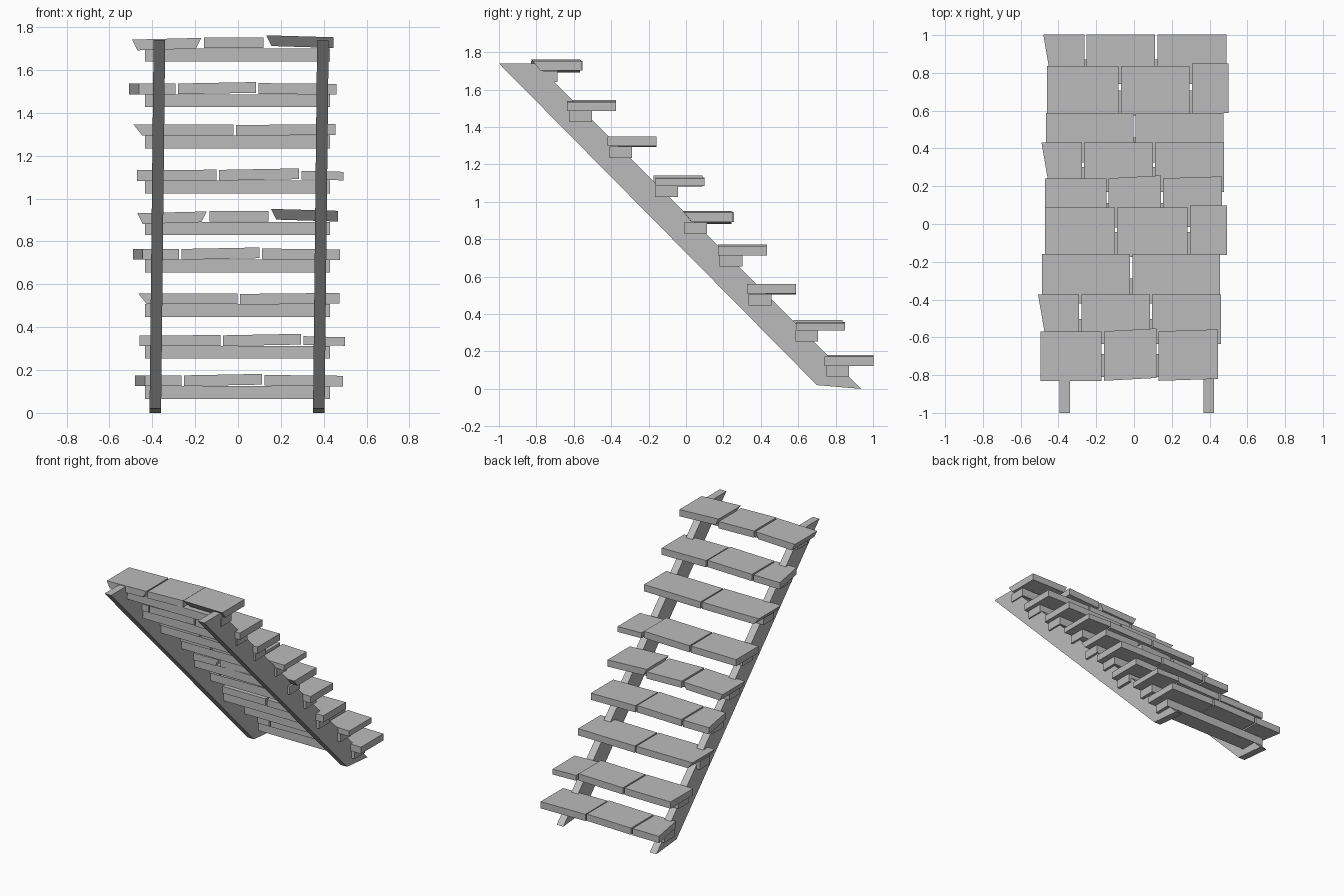
import bpy
import bmesh

cube = bpy.data.objects.get("Cube")
if cube:
    bpy.data.objects.remove(cube, do_unlink=True)

stone = bpy.data.materials.new("plain grey")
stone.use_nodes = True
GREY = (0.5, 0.5, 0.5, 1)
stone.diffuse_color = GREY
stone.node_tree.nodes["Principled BSDF"].inputs["Base Color"].default_value = GREY


def prism(name, ring_a, ring_b):
    """Solid joining two matching rings of points."""
    bm = bmesh.new()
    a = [bm.verts.new(p) for p in ring_a]
    b = [bm.verts.new(p) for p in ring_b]
    bm.faces.new(a)
    bm.faces.new(b[::-1])
    for i in range(len(a)):
        j = (i + 1) % len(a)
        bm.faces.new((a[i], b[i], b[j], a[j]))
    bmesh.ops.recalc_face_normals(bm, faces=bm.faces)
    mesh = bpy.data.meshes.new(name)
    bm.to_mesh(mesh)
    bm.free()
    mesh.materials.append(stone)
    obj = bpy.data.objects.new(name, mesh)
    bpy.context.collection.objects.link(obj)


def plank(name, xl, xr, y0, y1, z, rise=(0, 0), thick=0.05,
          corner=0, under_l=0, under_r=0, under_front=0, skew=0):
    """Rough board: raised ends, a cut front corner and undercut sides."""
    def ring(x, lift, cut, under, shift):
        return [(x + cut + under, y0 + shift + under_front, z + lift),
                (x + under, y1 + shift, z + lift),
                (x, y1 + shift, z + lift + thick),
                (x + cut, y0 + shift, z + lift + thick)]
    prism(name, ring(xl, rise[0], corner, under_l, 0),
          ring(xr, rise[1], 0, -under_r, skew))


# Two sloping side beams, leaning very slightly towards +x at the top
profile = [(-1, 1.74), (-0.805, 1.74), (0.937, 0), (0.70, 0.02)]
for side, x in (("right", -0.413), ("left", 0.35)):
    rings = [[(x + w + 0.011 * z, y, z) for y, z in profile] for w in (0, 0.054)]
    prism(side + "_stringer", *rings)

# Each step: board style, front y, underside z, then the board joints in x
steps = [
    ("corner", 0.74, 0.125, (-0.48, -0.257, 0.118, 0.49)),
    ("offset", 0.575, 0.313, (-0.46, -0.075, 0.30, 0.50)),
    ("pair", 0.325, 0.507, (-0.465, 0.003, 0.473)),
    ("corner", 0.17, 0.715, (-0.49, -0.27, 0.106, 0.477)),
    ("rough", -0.02, 0.89, (-0.47, -0.14, 0.148, 0.467)),
    ("offset", -0.175, 1.085, (-0.472, -0.095, 0.29, 0.492)),
    ("pair", -0.42, 1.295, (-0.487, -0.015, 0.455)),
    ("corner", -0.635, 1.487, (-0.508, -0.285, 0.09, 0.46)),
    ("rough", -0.83, 1.70, (-0.495, -0.165, 0.125, 0.445)),
]
GAP = 0.006
DEPTH = 0.262
traits = {
    "corner": [dict(corner=0.045), dict(rise=(0, 0.007)), dict(rise=(0.002, -0.002))],
    "offset": [dict(rise=(-0.002, 0)), dict(rise=(-0.001, 0.006)),
               dict(rise=(0.005, 0), thick=0.04)],
    "pair": [dict(under_l=0.04), dict(rise=(-0.002, 0.003))],
    "rough": [dict(under_l=0.025, under_r=0.025, rise=(-0.008, 0)),
              dict(rise=(0.002, 0.003), skew=0.015),
              dict(under_l=0.025, rise=(0.012, 0.003), under_front=0.04, skew=0.01)],
}
for n, (style, y, z, joints) in enumerate(steps, 1):
    # Cross bar under the front of the step
    bar_y = max(y + 0.01, -0.81)
    rings = [[(x, bar_y + v, z + w) for v, w in
              ((0, 0), (0.122, 0), (0.122, -0.06), (0, -0.06))] for x in (-0.433, 0.43)]
    prism(f"step_{n}_cross_bar", *rings)
    # Boards laid side by side
    last = len(joints) - 2
    for i, extra in enumerate(traits[style]):
        xl = joints[i] + (GAP if i else 0)
        xr = joints[i + 1] - (GAP if i < last else 0)
        forward = 0.012 if style == "offset" and i == last else 0
        plank(f"step_{n}_board_{i + 1}", xl, xr, y + forward,
              y + DEPTH + forward, z, **extra)
